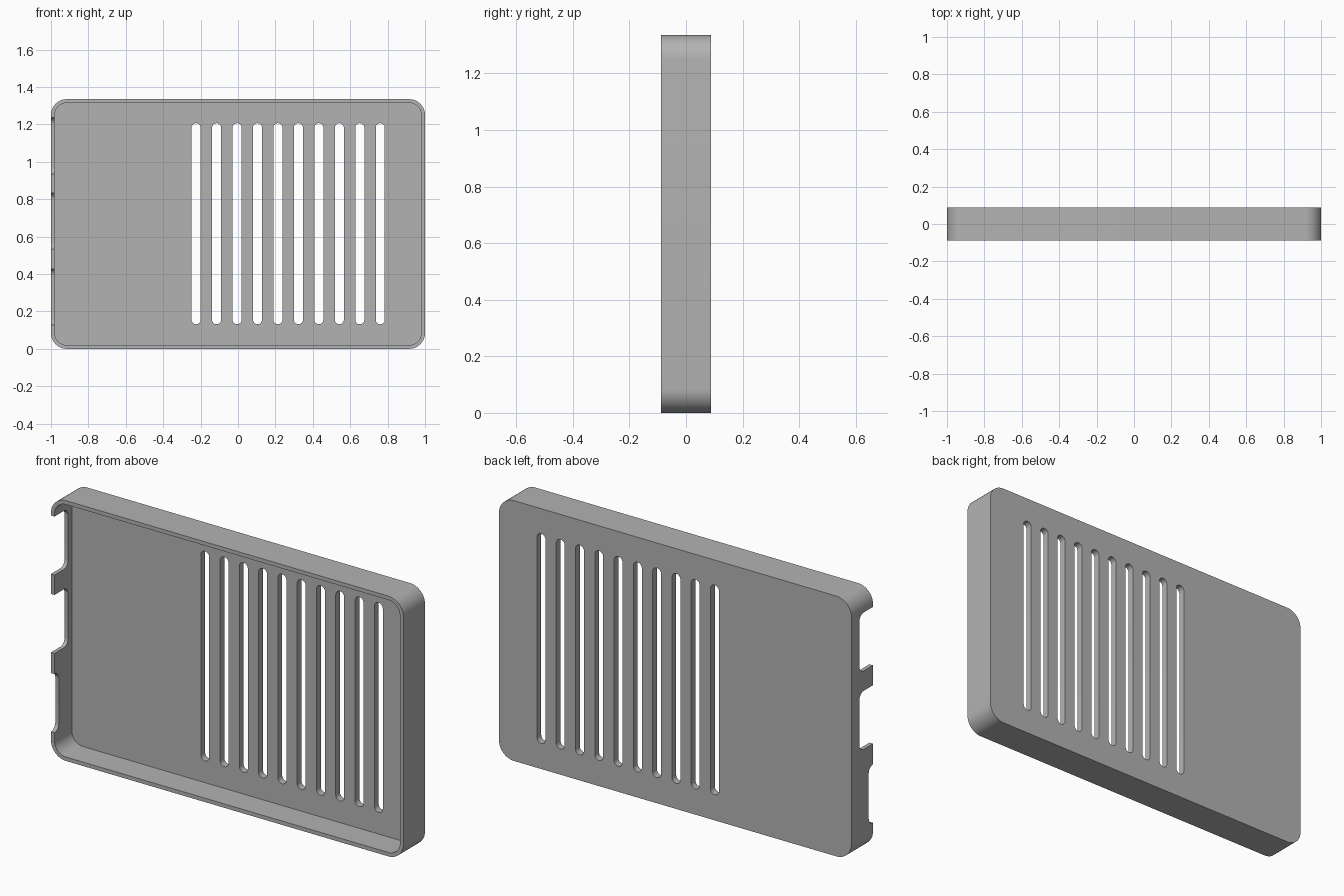
import bpy, bmesh, math

cube = bpy.data.objects.get("Cube")
if cube:
    bpy.data.objects.remove(cube, do_unlink=True)

WIDTH, HEIGHT, HALF_DEPTH = 2.0, 1.335, 0.0875
WALL, BACK = 0.02, 0.035
CORNER = 0.085
MID = HEIGHT / 2


def rounded_rect(cu, cv, w, h, r, steps=10):
    """Counter-clockwise outline of a rectangle with round corners."""
    points = []
    for i, (su, sv) in enumerate([(1, 1), (-1, 1), (-1, -1), (1, -1)]):
        for k in range(steps + 1):
            a = math.pi / 2 * (i + k / steps)
            points.append((cu + su * (w / 2 - r) + r * math.cos(a),
                           cv + sv * (h / 2 - r) + r * math.sin(a)))
    return points


def prism(name, outline, axis, start, end):
    """Extrude an outline along x (outline in y, z) or y (outline in x, z)."""
    bm = bmesh.new()

    def ring(t):
        return [bm.verts.new((t, u, v) if axis == "x" else (u, t, v)) for u, v in outline]

    a, b = ring(start), ring(end)
    bm.faces.new(a)
    bm.faces.new(b)
    for i in range(len(a)):
        j = (i + 1) % len(a)
        bm.faces.new((a[i], a[j], b[j], b[i]))
    bmesh.ops.recalc_face_normals(bm, faces=bm.faces[:])
    mesh = bpy.data.meshes.new(name)
    bm.to_mesh(mesh)
    bm.free()
    obj = bpy.data.objects.new(name, mesh)
    bpy.context.collection.objects.link(obj)
    return obj


# Solid case body
case = prism("vented_case", rounded_rect(0, MID, WIDTH, HEIGHT, CORNER),
             "y", -HALF_DEPTH, HALF_DEPTH)

# Hollow, open at the front
cutters = [prism("cavity_cutter",
                 rounded_rect(0, MID, WIDTH - 2 * WALL, HEIGHT - 2 * WALL, CORNER - WALL),
                 "y", -0.3, HALF_DEPTH - BACK)]

# Row of ventilation slots through the back
for i in range(10):
    cutters.append(prism("slot_cutter",
                         rounded_rect(-0.224 + 0.1094 * i, 0.669, 0.048, 1.075, 0.0239),
                         "y", -0.02, 0.3))

# Port notches in the side wall: centre height, depth from the front rim
for z, depth in [(1.086, 0.11), (0.684, 0.11), (0.278, 0.035)]:
    front, rear = -0.3, -HALF_DEPTH + depth
    cutters.append(prism("notch_cutter",
                         rounded_rect((front + rear) / 2, z, rear - front, 0.3, 0.035),
                         "x", -1.1, -0.95))

for cutter in cutters:
    cutter.hide_render = True
    mod = case.modifiers.new(cutter.name, "BOOLEAN")
    mod.operation = "DIFFERENCE"
    mod.solver = "EXACT"
    mod.object = cutter

# Bake the cuts and drop the cutters
bpy.context.view_layer.update()
graph = bpy.context.evaluated_depsgraph_get()
baked = bpy.data.meshes.new_from_object(case.evaluated_get(graph))
case.modifiers.clear()
case.data = baked
for cutter in cutters:
    bpy.data.objects.remove(cutter, do_unlink=True)

# Plain grey plastic
grey = (0.45, 0.45, 0.45, 1)
mat = bpy.data.materials.new("grey_plastic")
mat.use_nodes = True
mat.diffuse_color = grey
mat.node_tree.nodes["Principled BSDF"].inputs["Base Color"].default_value = grey
case.data.materials.clear()
case.data.materials.append(mat)

# Smooth rounded corners, sharp edges elsewhere
bpy.ops.object.select_all(action="DESELECT")
case.select_set(True)
bpy.context.view_layer.objects.active = case
bpy.ops.object.shade_smooth_by_angle(angle=math.radians(30))
